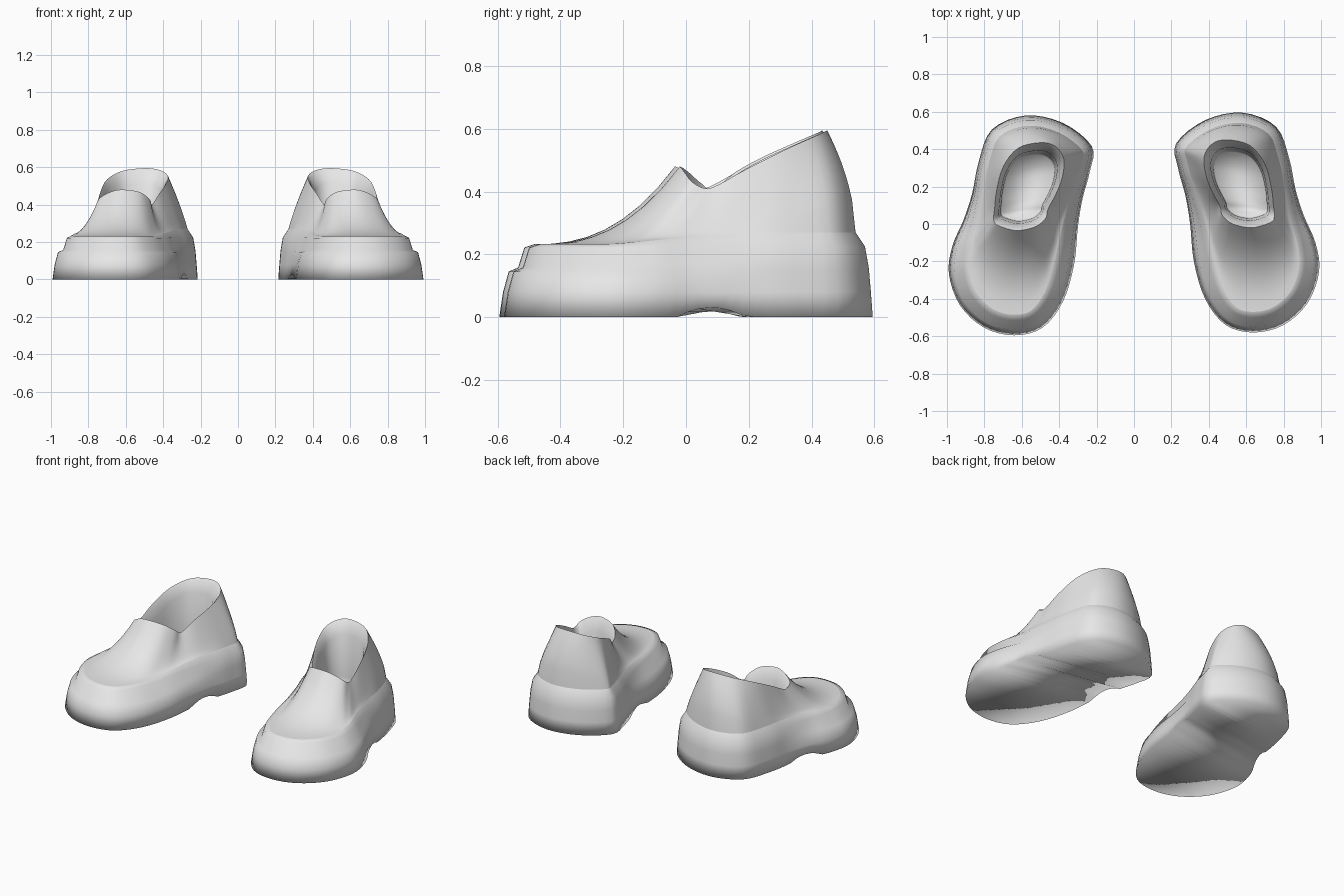
import bpy
from mathutils import Vector

if "Cube" in bpy.data.objects:
    bpy.data.objects.remove(bpy.data.objects["Cube"])

grey = bpy.data.materials.new("plain_grey")
grey.use_nodes = True
grey.diffuse_color = (0.8, 0.8, 0.8, 1)
grey.node_tree.nodes["Principled BSDF"].inputs["Base Color"].default_value = (0.8, 0.8, 0.8, 1)

# Ground outline of a shoe: toe, outer side, heel, inner side
OUTLINE = [(.64, -.58), (.8, -.54), (.93, -.42), (.99, -.25), (.97, -.1), (.91, .04),
           (.865, .18), (.83, .35), (.76, .52), (.58, .595), (.38, .555), (.225, .43),
           (.235, .3), (.275, .15), (.3, 0), (.32, -.2), (.38, -.4), (.49, -.54)]
# Rim of the foot opening, in the same order
RIM = [(.62, -.02, .48), (.66, -.015, .475), (.71, 0, .455), (.745, .02, .43), (.75, .06, .41),
       (.745, .1, .42), (.735, .19, .47), (.7, .32, .535), (.62, .42, .58), (.5, .45, .595),
       (.42, .43, .585), (.375, .36, .555), (.385, .26, .51), (.42, .17, .46), (.46, .095, .4),
       (.47, .05, .425), (.51, .01, .46), (.56, -.01, .475)]
STEPS = 4


def smooth_loop(points):
    """Closed smooth curve through the control points."""
    pts = [Vector(p).to_3d() for p in points]
    n, out = len(pts), []
    for i in range(n):
        a, b, c, d = (pts[(i + k) % n] for k in (-1, 0, 1, 2))
        for s in range(STEPS):
            t = s / STEPS
            out.append(b + 0.5 * t * (c - a + t * (2 * a - 5 * b + 4 * c - d
                                                   + t * (3 * (b - c) + d - a))))
    return out


ground, rim = smooth_loop(OUTLINE), smooth_loop(RIM)
N = len(ground)


def heelness(p):
    """0 at the toe, 1 at the heel, with a soft change at the waist."""
    t = min(1, max(0, (p.y + .3) / .6))
    return t * t * (3 - 2 * t)


def inset_ring(toe, heel):
    """Outline moved inward; toe and heel are (inset, height) pairs."""
    ring = []
    for i, p in enumerate(ground):
        tangent = (ground[(i + 1) % N] - ground[i - 1]).normalized()
        inward = Vector((-tangent.y, tangent.x, 0))
        inset, z = Vector(toe).lerp(Vector(heel), heelness(p))
        ring.append(p + inward * inset + Vector((0, 0, z)))
    return ring


def blend_ring(low, t):
    """Ring between the welt and the rim: hollow at the toe, full at the heel."""
    ring = []
    for a, b, g in zip(low, rim, ground):
        p = a.lerp(b, t)
        p.z = a.z + (b.z - a.z) * t ** (1.5 - 1.6 * g.y)
        ring.append(p)
    return ring


def lining_ring(scale, drop):
    centre = Vector((.59, .2, 0))
    return [Vector((centre.x + (p.x - centre.x) * scale,
                    centre.y + (p.y - centre.y) * scale, drop(p.z))) for p in rim]


def loft(name, rings, side, cap=None):
    """Skin the rings; cap one end with strips running across the shoe."""
    verts = [(side * p.x, p.y - (.015 if side < 0 else 0), p.z) for r in rings for p in r]
    faces = []
    for k in range(len(rings) - 1):
        for i in range(N):
            j = (i + 1) % N
            faces.append((k * N + i, k * N + j, (k + 1) * N + j, (k + 1) * N + i))
    if cap is not None:
        base = cap * N
        for i in range(N // 2):
            strip = [i, (N - i) % N, N - i - 1, i + 1]
            if cap:
                strip.reverse()
            faces.append([base + v for v in dict.fromkeys(strip)])
    if side < 0:
        faces = [tuple(reversed(f)) for f in faces]
    mesh = bpy.data.meshes.new(name)
    mesh.from_pydata(verts, [], faces)
    mesh.materials.append(grey)
    mesh.shade_smooth()
    bpy.context.collection.objects.link(bpy.data.objects.new(name, mesh))


# Sole with a raised arch in front of the heel, and two stepped bands
tread = inset_ring((0, 0), (0, 0))
for p in tread:
    p.z = .03 * max(0, 1 - ((p.y - .08) / .11) ** 2)
sole = [tread,
        inset_ring((.012, .08), (.006, .08)),
        inset_ring((.03, .145), (.012, .15)),
        inset_ring((.06, .158), (.014, .165)),
        inset_ring((.08, .222), (.025, .225)),
        inset_ring((.11, .232), (.055, .27))]

# Upper from the welt to the rim of the opening
upper = [blend_ring(sole[-1], t / 8) for t in range(9)]

# Lining from the rim down to the insole
lining = [rim,
          lining_ring(.95, lambda z: z - .015),
          lining_ring(.83, lambda z: z - .08),
          lining_ring(.77, lambda z: .25),
          lining_ring(.74, lambda z: .12)]

for side, label in ((1, "left"), (-1, "right")):
    loft(label + "_sole", sole, side, cap=0)
    loft(label + "_upper", upper, side)
    loft(label + "_lining", lining, side, cap=len(lining) - 1)
